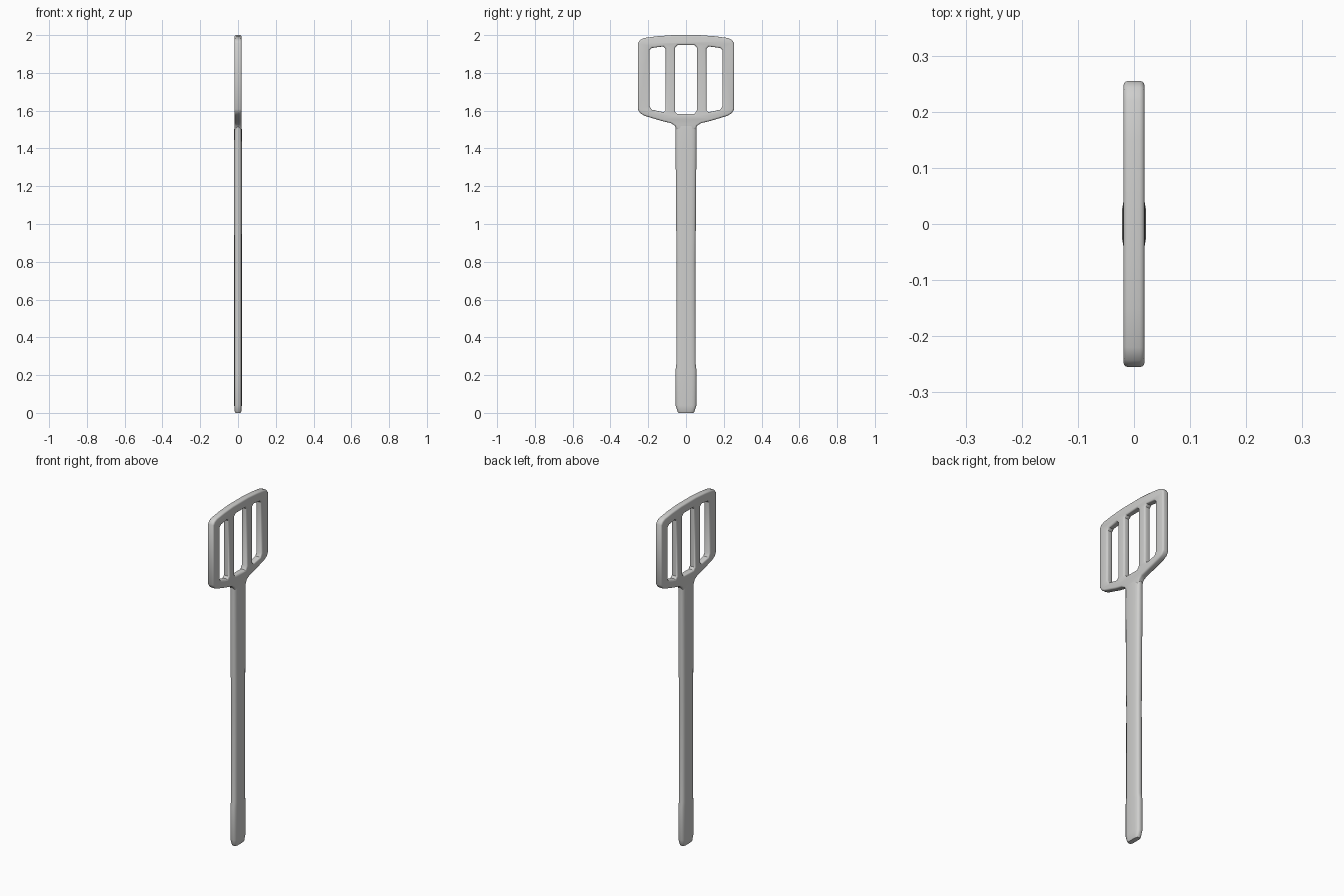
import bpy, bmesh, math

cube = bpy.data.objects.get("Cube")
if cube:
    bpy.data.objects.remove(cube)

grey = bpy.data.materials.new("warm_grey")
grey.use_nodes = True
COLOUR = (0.62, 0.62, 0.61, 1)
grey.diffuse_color = COLOUR
grey.node_tree.nodes["Principled BSDF"].inputs["Base Color"].default_value = COLOUR


def add_object(name, mesh, angle):
    mesh.materials.clear()
    mesh.materials.append(grey)
    obj = bpy.data.objects.new(name, mesh)
    bpy.context.collection.objects.link(obj)
    bpy.ops.object.select_all(action='DESELECT')
    obj.select_set(True)
    bpy.context.view_layer.objects.active = obj
    bpy.ops.object.shade_smooth_by_angle(angle=math.radians(angle))
    return obj


def mirrored(half):
    return half + [(-y, z) for y, z in reversed(half)]


def slot(y0, y1, inner, outer, c=0.012):
    """Slot with chamfered corners; inner and outer are (bottom, top) heights."""
    (a, b), (d, e) = inner, outer
    return [(y0 + c, a), (y1 - c, d - 0.007), (y1, d + c), (y1, e - c),
            (y1 - c, e), (y0 + c, b), (y0, b - c), (y0, a + c)]


# Slotted head: filled outline with three slots and rounded rims
outline = mirrored([(0.05, 1.50), (0.058, 1.52), (0.08, 1.534), (0.13, 1.546), (0.22, 1.573),
                    (0.243, 1.587), (0.255, 1.608), (0.255, 1.957),
                    (0.243, 1.975), (0.22, 1.985), (0.15, 1.994), (0.07, 2.0)])
side = slot(0.108, 0.193, (1.592, 1.94), (1.612, 1.932))
centre = slot(-0.057, 0.057, (1.582, 1.947), (1.589, 1.947))
curve = bpy.data.curves.new("head_outline", 'CURVE')
curve.dimensions = '2D'
curve.fill_mode = 'BOTH'
curve.extrude = 0.01
curve.bevel_depth = 0.009
curve.bevel_resolution = 2
curve.offset = -0.009
for loop in (outline, centre, side, [(-y, z) for y, z in reversed(side)]):
    spline = curve.splines.new('POLY')
    spline.points.add(len(loop) - 1)
    for point, (y, z) in zip(spline.points, loop):
        point.co = (y, z, 0, 1)
    spline.use_cyclic_u = True
helper = bpy.data.objects.new("head_outline", curve)
bpy.context.collection.objects.link(helper)
graph = bpy.context.evaluated_depsgraph_get()
head_mesh = bpy.data.meshes.new_from_object(helper.evaluated_get(graph))
bpy.data.objects.remove(helper)
bm = bmesh.new()
bm.from_mesh(head_mesh)
bmesh.ops.remove_doubles(bm, verts=bm.verts, dist=0.0002)
bmesh.ops.recalc_face_normals(bm, faces=bm.faces)
bm.to_mesh(head_mesh)
bm.free()
head = add_object("slotted_head", head_mesh, 35)
head.rotation_euler = (math.pi / 2, 0, math.pi / 2)

# Handle: flattened, softly bevelled section lofted along its length
SECTION = [(1, 0), (1, 0.5), (0.88, 0.78), (0.6, 0.95), (0.25, 1)]
half = SECTION + [(-x, y) for x, y in reversed(SECTION[1:])] + [(-1, 0)]
section = half + [(x, -y) for x, y in reversed(half[1:-1])]
# height, half thickness, half width
rings = [(0, 0.014, 0.040), (0.008, 0.018, 0.045), (0.04, 0.02, 0.055),
         (0.23, 0.02, 0.055), (0.26, 0.02, 0.051), (0.8, 0.02, 0.050),
         (1.1, 0.021, 0.053), (1.4, 0.021, 0.055), (1.5, 0.02, 0.055),
         (1.54, 0.018, 0.056), (1.572, 0.014, 0.05)]
bm = bmesh.new()
loops = [[bm.verts.new((x * t, y * w, z)) for x, y in section] for z, t, w in rings]
n = len(section)
for low, high in zip(loops, loops[1:]):
    for i in range(n):
        j = (i + 1) % n
        bm.faces.new((low[i], low[j], high[j], high[i]))
bm.faces.new(loops[0])
bm.faces.new(loops[-1])
bmesh.ops.recalc_face_normals(bm, faces=bm.faces)
handle_mesh = bpy.data.meshes.new("handle")
bm.to_mesh(handle_mesh)
bm.free()
add_object("handle", handle_mesh, 50)
